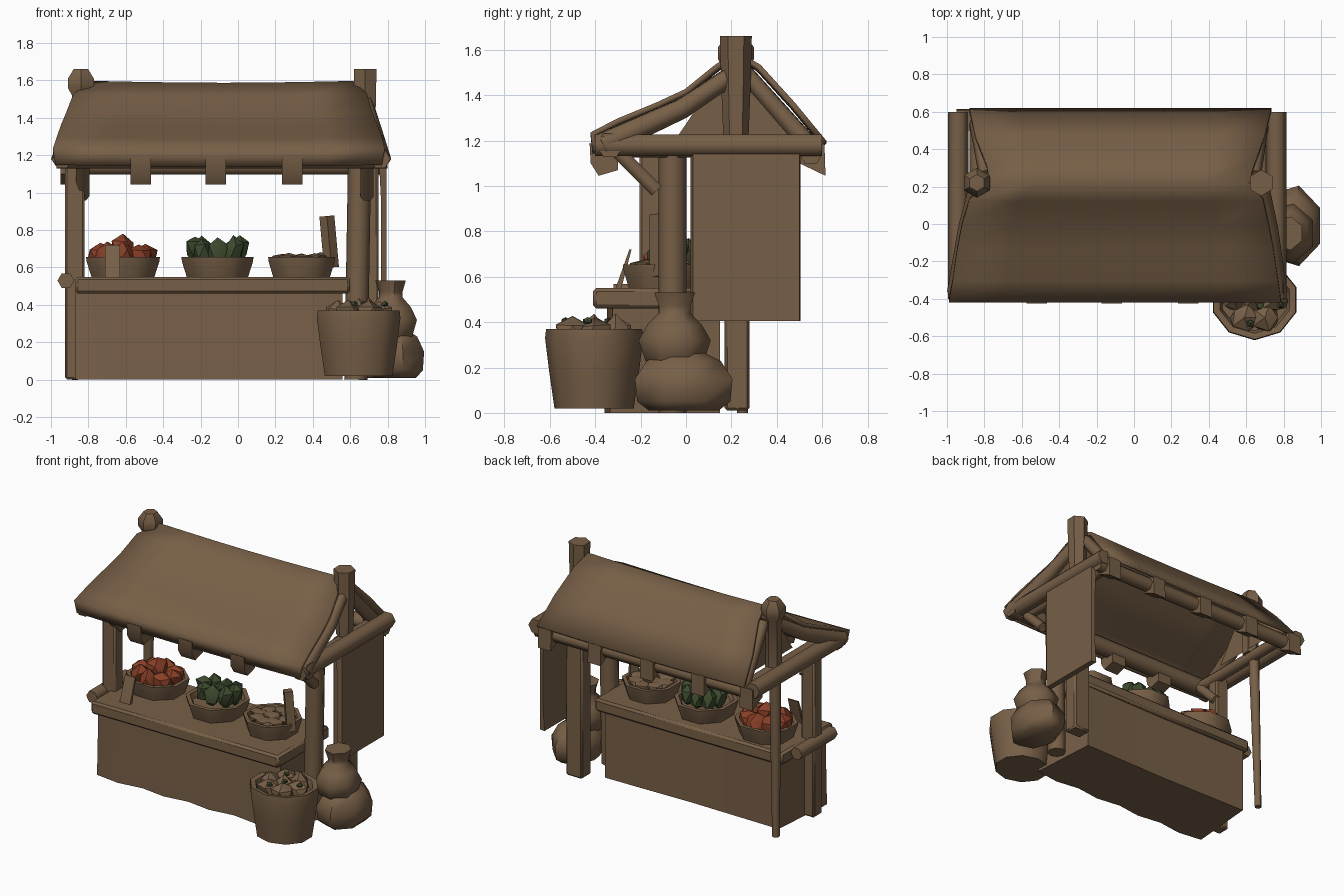
import bpy, bmesh, math, random
from mathutils import Vector

random.seed(4)
cube = bpy.data.objects.get("Cube")
if cube:
    bpy.data.objects.remove(cube, do_unlink=True)


def material(name, rgb):
    m = bpy.data.materials.new(name)
    m.use_nodes = True
    m.diffuse_color = (*rgb, 1)
    m.node_tree.nodes["Principled BSDF"].inputs["Base Color"].default_value = (*rgb, 1)
    return m


BROWN = material("worn brown", (0.185, 0.115, 0.063))
RED = material("tomato red", (0.25, 0.05, 0.02))
GREEN = material("leaf green", (0.045, 0.066, 0.026))


def finish(name, bm, mat=BROWN, angle=50):
    bmesh.ops.recalc_face_normals(bm, faces=bm.faces)
    mesh = bpy.data.meshes.new(name)
    bm.to_mesh(mesh)
    bm.free()
    mesh.materials.append(mat)
    ob = bpy.data.objects.new(name, mesh)
    bpy.context.collection.objects.link(ob)
    bpy.ops.object.select_all(action="DESELECT")
    ob.select_set(True)
    bpy.context.view_layer.objects.active = ob
    bpy.ops.object.shade_smooth_by_angle(angle=math.radians(angle))
    return ob


def loft(name, rings, angle=50):
    """Skin closed rings of points and cap both ends."""
    bm = bmesh.new()
    vs = [[bm.verts.new(p) for p in ring] for ring in rings]
    n = len(vs[0])
    for a, b in zip(vs, vs[1:]):
        for i in range(n):
            j = (i + 1) % n
            bm.faces.new((a[i], a[j], b[j], b[i]))
    bm.faces.new(vs[0])
    bm.faces.new(vs[-1])
    return finish(name, bm, BROWN, angle)


def round_loft(name, x, y, profile, squash=(1, 1), sides=8):
    """Turned shape from (radius, z) pairs."""
    turn = [math.tau * (i + 0.5) / sides for i in range(sides)]
    return loft(name, [[(x + r * squash[0] * math.cos(t), y + r * squash[1] * math.sin(t), z)
                        for t in turn] for r, z in profile])


def box(name, x, y, z, bevel=0.012):
    ob = loft(name, [[(x[0], y[0], h), (x[1], y[0], h), (x[1], y[1], h), (x[0], y[1], h)]
                     for h in z])
    ob.modifiers.new("worn edges", "BEVEL").width = bevel
    return ob


def pole(name, points, radii, sides=6):
    """Round bar through the points."""
    pts = [Vector(p) for p in points]
    rings = []
    for i, (c, rad) in enumerate(zip(pts, radii)):
        along = pts[min(i + 1, len(pts) - 1)] - pts[max(i - 1, 0)]
        q = along.to_track_quat("Z", "Y")
        rings.append([c + q @ Vector((rad * math.cos(math.tau * k / sides),
                                      rad * math.sin(math.tau * k / sides), 0))
                      for k in range(sides)])
    return loft(name, rings, 65)


def strap(name, x, half, outline):
    """Side outline of (y, z) points, given width along x."""
    return loft(name, [[(x + s * half, y, z) for y, z in outline] for s in (-1, 1)])


def lump(name, p, r, mat, stretch=(1, 1, 1)):
    bm = bmesh.new()
    bmesh.ops.create_icosphere(bm, subdivisions=1, radius=r)
    for v in bm.verts:
        k = random.uniform(0.82, 1.18)
        v.co = Vector([c * s * k for c, s in zip(v.co, stretch)]) + Vector(p)
    return finish(name, bm, mat, 35)


# Sagging cloth roof with a turned-down front: (y, z, left end, right end)
slope = [(-0.4, 1.15, -0.975, 0.77), (-0.41, 1.23, -0.99, 0.785), (-0.3, 1.285, -0.97, 0.77),
         (-0.13, 1.355, -0.945, 0.745), (0, 1.415, -0.92, 0.72), (0.13, 1.52, -0.88, 0.69),
         (0.22, 1.585, -0.77, 0.615), (0.32, 1.525, -0.79, 0.645), (0.47, 1.36, -0.85, 0.7),
         (0.61, 1.19, -0.88, 0.735)]
bm = bmesh.new()
COLS = 6
grid = [[bm.verts.new((a + (b - a) * i / COLS, y, z - 0.01 * math.sin(math.pi * i / COLS)))
         for i in range(COLS + 1)] for y, z, a, b in slope]
for r0, r1 in zip(grid, grid[1:]):
    for i in range(COLS):
        bm.faces.new((r0[i], r0[i + 1], r1[i + 1], r1[i]))
roof = finish("cloth_roof", bm, BROWN, 90)
solid = roof.modifiers.new("thickness", "SOLIDIFY")
solid.thickness = 0.025
solid.offset = 0

# Eave logs and hanging straps
pole("front_eave_log", [(-0.97, -0.335, 1.18), (0.8, -0.335, 1.18)], (0.06, 0.06))
pole("back_eave_log", [(-0.94, 0.55, 1.14), (0.78, 0.55, 1.14)], (0.05, 0.05))
pole("ridge_log", [(-0.84, 0.22, 1.53), (0.68, 0.22, 1.53)], (0.04, 0.04))
for i, x in enumerate((-0.9, -0.52, -0.12, 0.29, 0.68)):
    if 0 < i < 4:
        strap(f"front_strap_{i}", x, 0.055,
              [(-0.425, 1.19), (-0.42, 1.1), (-0.385, 1.045), (-0.3, 1.07), (-0.3, 1.15)])
    strap(f"back_strap_{i}", x, 0.05, [(0.61, 1.19), (0.615, 1.045), (0.5, 1.1), (0.5, 1.19)])

# Gable ends: king post, rafters and tie beam
round_loft("right_king_post", -0.84, 0.22,
           [(0.055, 1.18), (0.055, 1.52), (0.08, 1.56), (0.08, 1.61), (0.045, 1.66)], sides=6)
round_loft("left_king_post", 0.68, 0.22, [(0.055, 1.2), (0.065, 1.45), (0.07, 1.66)], sides=6)
for side, x, edge in (("right", -0.84, -0.94), ("left", 0.68, 0.76)):
    mid = (x + edge) / 2
    inner = x * 0.94
    pole(f"{side}_front_rafter", [(edge, -0.37, 1.18), (mid, -0.02, 1.34), (x, 0.19, 1.48)],
         (0.06, 0.05, 0.045))
    pole(f"{side}_back_rafter", [(x, 0.56, 1.16), (inner, 0.26, 1.5)], (0.045, 0.04))
    pole(f"{side}_tie_beam", [(edge, -0.4, 1.18), (edge, 0.6, 1.18)], (0.055, 0.055))
    pole(f"{side}_cross_beam", [(x, -0.3, 1.16), (x, 0.5, 1.16)], (0.04, 0.04))
bm = bmesh.new()
bm.faces.new([bm.verts.new((-0.8, y, z)) for y, z in
              ((-0.05, 1.2), (0.5, 1.2), (0.3, 1.45), (0.12, 1.45))])
finish("gable_panel", bm)

# Posts and braces
box("front_right_post", (-0.925, -0.82), (-0.205, -0.11), (0.0, 1.17))
pole("back_right_post", [(-0.88, 0.25, 0.0), (-0.86, 0.23, 1.18)], (0.025, 0.04))
pole("front_left_post", [(0.63, -0.06, 0.0), (0.65, -0.06, 1.17)], (0.062, 0.062), sides=8)
box("back_left_post", (0.62, 0.75), (0.17, 0.28), (0.01, 1.18))
for side, x in (("right", -0.83), ("left", 0.69)):
    pole(f"{side}_brace", [(x, -0.32, 1.17), (x, -0.13, 0.98)], (0.035, 0.035))

# Side banner
rings = [[(0.765 - d, 0.02, z), (0.795, 0.03, z), (0.795, 0.5, z), (0.765 - d, 0.505, z)]
         for z, d in ((0.405, 0.01), (0.55, 0.0), (0.95, 0.0), (1.14, 0.01))]
loft("side_banner", rings)

# Counter with gathered cloth skirt
rings = []
for z, flare in ((0.0, 0.012), (0.24, 0.004), (0.48, 0.0)):
    front = [(-0.87 + 1.43 * i / 8, -0.335 - flare + 0.012 * (-1) ** i, z) for i in range(9)]
    rings.append(front + [(0.53, 0.15, z), (-0.15, 0.14, z), (-0.83, 0.15, z)])
loft("counter_skirt", rings, 60)
box("counter_top", (-0.87, 0.6), (-0.41, 0.17), (0.46, 0.55), 0.015)
pole("counter_end_rail", [(-0.92, -0.32, 0.53), (-0.92, 0.08, 0.53)], (0.045, 0.045))

# Produce baskets on the counter: centre x, centre y, radius, depth ratio
for name, x, y, r, deep in (("tomato", -0.615, -0.02, 0.21, 0.9),
                            ("greens", -0.11, -0.07, 0.205, 1.05),
                            ("bread", 0.34, -0.1, 0.19, 1)):
    round_loft(f"{name}_basket", x, y,
               [(r * 0.85, 0.54), (r, 0.63), (r * 1.02, 0.655), (r * 0.88, 0.655), (r * 0.8, 0.62)],
               squash=(1, deep))
for i in range(9):
    t = math.tau * i / 8
    ring = 0 if i == 8 else 1
    dx, dy = ring * math.cos(t), ring * math.sin(t)
    lump(f"tomato_{i}", (-0.615 + 0.12 * dx, -0.02 + 0.1 * dy, 0.705 - 0.045 * ring), 0.072, RED)
    lump(f"bread_{i}", (0.34 + 0.1 * dx, -0.1 + 0.1 * dy, 0.645), 0.055, BROWN, (1.2, 1, 0.6))
    lump(f"leaf_{i}", (-0.11 + 0.12 * dx, -0.045 + 0.08 * dy, 0.7 - 0.02 * abs(dy)), 0.065, GREEN,
         (0.85, 0.9, 1.2 if ring else 0.7))
strap("price_tag", -0.67, 0.04, [(-0.31, 0.55), (-0.285, 0.55), (-0.24, 0.72), (-0.25, 0.72)])
pole("bread_stick", [(0.5, -0.12, 0.6), (0.475, -0.12, 0.875)], (0.04, 0.04), sides=4)

# Large basket standing in front
round_loft("floor_basket", 0.645, -0.405,
           [(0.19, 0.02), (0.215, 0.18), (0.235, 0.33), (0.23, 0.37), (0.195, 0.365), (0.18, 0.32)],
           squash=(1, 0.92), sides=10)
for i in range(7):
    t = math.tau * i / 6
    d = 0 if i == 6 else 0.11
    p = Vector((0.645 + d * math.cos(t), -0.405 + d * math.sin(t), 0.35))
    lump(f"root_{i}", p, 0.075, BROWN)
    if i % 2 == 0:
        lump(f"root_leaf_{i}", p + Vector((0.03, -0.03, 0.055)), 0.02, GREEN, (1, 1, 0.8))

# Grain sacks at the side
round_loft("lower_sack", 0.845, -0.01,
           [(0.16, 0.01), (0.215, 0.05), (0.225, 0.15), (0.17, 0.23), (0.06, 0.28)],
           squash=(0.74, 0.98), sides=7)
round_loft("upper_sack", 0.82, -0.05,
           [(0.08, 0.18), (0.13, 0.23), (0.16, 0.32), (0.12, 0.39), (0.07, 0.44), (0.07, 0.47),
            (0.09, 0.53)], squash=(0.95, 1.02), sides=7)
